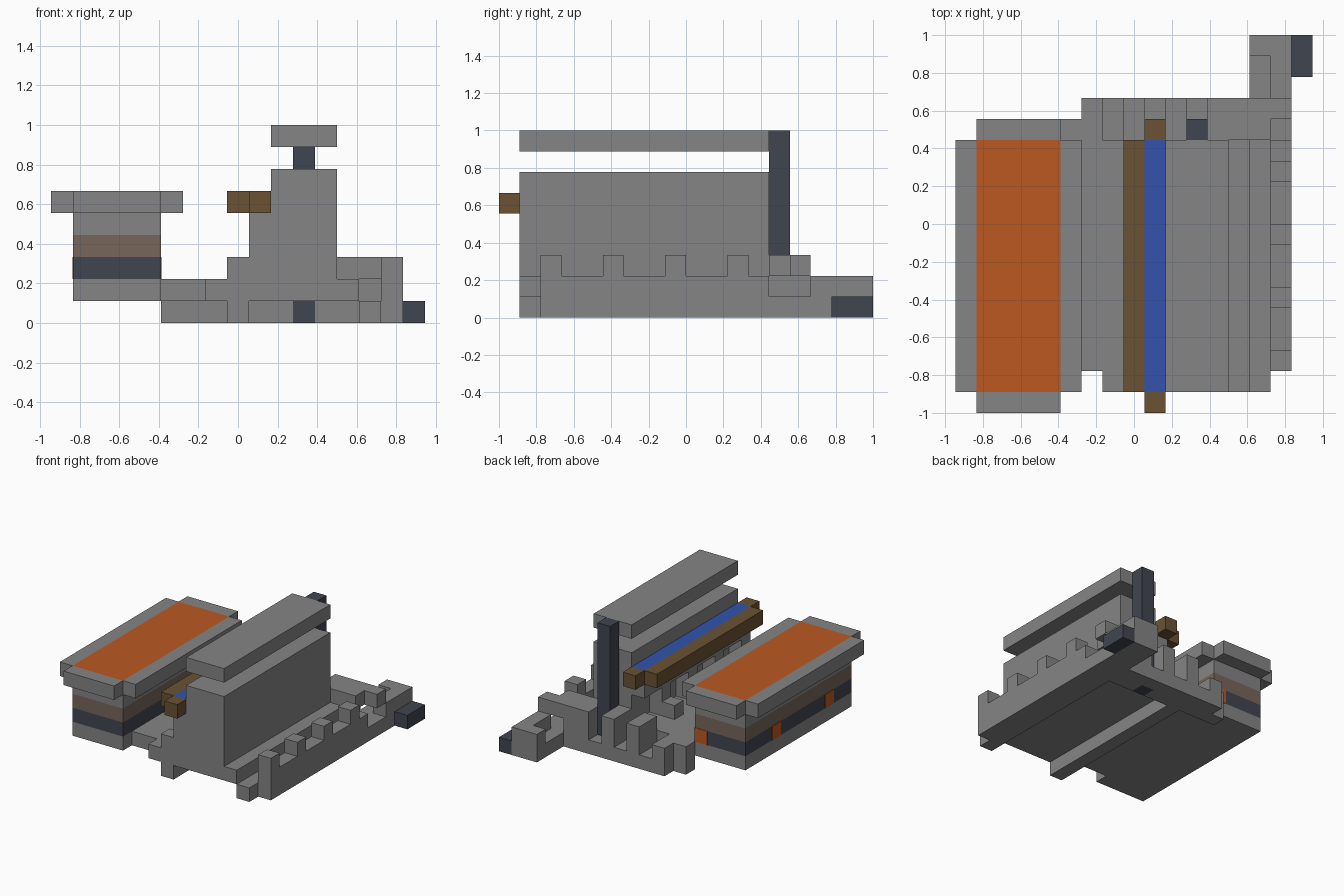
import bpy
import bmesh
from mathutils import Vector

cube = bpy.data.objects.get("Cube")
if cube:
    bpy.data.objects.remove(cube, do_unlink=True)

U = 1 / 9                                # one block
ORIGIN = Vector((-8.5, -9, 0)) * U


def material(name, rgb):
    linear = [((c / 255 + 0.055) / 1.055) ** 2.4 for c in rgb] + [1]
    m = bpy.data.materials.new(name)
    m.use_nodes = True
    m.diffuse_color = linear
    m.node_tree.nodes["Principled BSDF"].inputs["Base Color"].default_value = linear
    return m


stone = material("grey stone", (133, 133, 133))
slate = material("dark slate", (64, 69, 80))
clay = material("grey brown clay", (119, 102, 91))
glow = material("glowing orange", (187, 88, 33))
water = material("water blue", (50, 83, 174))
wood = material("brown wood", (106, 82, 52))


def blocks(name, mat, *boxes):
    """One object from boxes, each given as x, y and z ranges in blocks."""
    bm = bmesh.new()
    for x, y, z in boxes:
        lo, hi = (Vector(p) for p in zip(x, y, z))
        for v in bmesh.ops.create_cube(bm, size=1)["verts"]:
            corner = (lo + hi) / 2 + v.co * (hi - lo)
            v.co = corner * U + ORIGIN
    mesh = bpy.data.meshes.new(name)
    bm.to_mesh(mesh)
    bm.free()
    mesh.materials.append(mat)
    obj = bpy.data.objects.new(name, mesh)
    bpy.context.collection.objects.link(obj)


LONG = (1, 13)                           # common length of the main parts

# Furnace: stacked layers, overhanging rim and molten top
blocks("furnace_base", stone, ((1, 5), LONG, (1, 2)))
blocks("furnace_dark_layer", slate, ((1, 5), LONG, (2, 3)))
blocks("furnace_clay_layer", clay, ((1, 5), LONG, (3, 4)))
blocks("furnace_neck", stone, ((1, 5), LONG, (4, 5)))
blocks("furnace_rim", stone,
       ((0, 1), LONG, (5, 6)), ((5, 6), LONG, (5, 6)),
       ((1, 5), (0, 1), (5, 6)), ((1, 5), (13, 14), (5, 6)))
blocks("molten_top", glow, ((1, 5), LONG, (5, 6)))
E = 0.03
blocks("furnace_embers", glow,
       ((1 - E, 1), (3, 4), (2, 3)), ((1 - E, 1), (9, 10), (2, 3)),
       ((4, 5), (13, 13 + E), (2, 3)), ((5, 5 + E), (12, 13), (2, 3)))

# Floor with a runner below and a sunken channel beside it
blocks("floor", stone, ((5, 7), (2, 13), (1, 2)), ((7, 14), LONG, (1, 2)))
blocks("runner", stone, ((8, 9), LONG, (0, 1)))
blocks("channel_bed", stone, ((14, 15), LONG, (0, 1)), ((14, 15), (15, 17), (0, 1)))

# Back wall with battlements and a bridge over the channel
blocks("back_wall", stone,
       ((6, 11), (13, 15), (0, 1)), ((12, 16), (13, 15), (0, 1)),
       ((11, 12), (14, 15), (0, 1)), ((5, 6), (13, 14), (0, 2)),
       ((6, 7), (13, 15), (1, 2)), ((12, 14), (13, 15), (1, 2)))
blocks("back_merlons", stone, *[((x, x + 1), (13, 15), (1, 3)) for x in (8, 10)])
blocks("bridge", stone, ((12, 15), (13, 15), (2, 3)), ((15, 16), (14, 15), (2, 3)))

# Side wall with battlements, ending in a hooked outlet
blocks("side_wall", stone, ((15, 16), (2, 13), (0, 2)))
blocks("side_merlons", stone, *[((15, 16), (y, y + 1), (2, 3)) for y in range(2, 12, 3)])
blocks("outlet", stone, ((15, 16), (15, 18), (0, 2)), ((14, 15), (17, 18), (0, 2)))
blocks("outlet_spout", slate, ((16, 17), (16, 18), (0, 1)))

# Tall central wall with a raised beam held by a post
blocks("central_wall", stone, ((10, 13), LONG, (2, 7)))
blocks("top_beam", stone, ((10, 13), LONG, (8, 9)))
blocks("post", slate, ((11, 12), (13, 14), (0, 9)))

# Water trough on a ledge with stepped brackets
blocks("trough", wood, ((8, 9), LONG, (5, 6)),
       ((9, 10), (0, 1), (5, 6)), ((9, 10), (13, 14), (5, 6)))
blocks("trough_water", water, ((9, 10), LONG, (5, 6)))
blocks("trough_ledge", stone, ((9, 10), LONG, (4, 5)))
for y in range(1, 13, 3):
    blocks("trough_bracket", stone,
           ((8, 9), (y, y + 1), (2, 3)), ((9, 10), (y, y + 1), (2, 4)))
